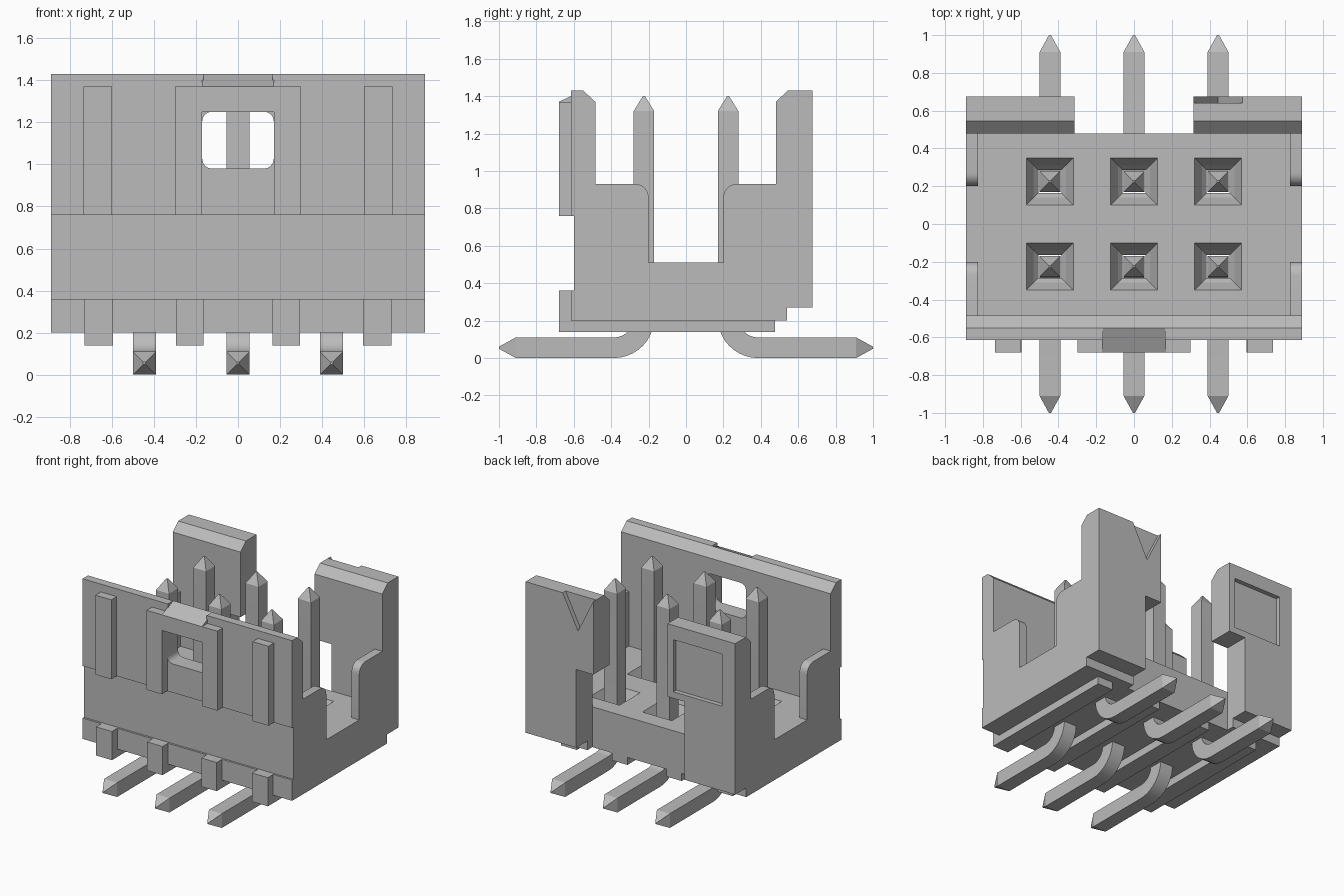
import bpy, bmesh, math
from mathutils import Vector

cube = bpy.data.objects.get("Cube")
if cube:
    bpy.data.objects.remove(cube, do_unlink=True)

grey = bpy.data.materials.new("light_grey")
grey.use_nodes = True
colour = (0.5, 0.5, 0.5, 1)
grey.diffuse_color = colour
grey.node_tree.nodes["Principled BSDF"].inputs["Base Color"].default_value = colour


def finish(name, bm):
    bmesh.ops.recalc_face_normals(bm, faces=bm.faces[:])
    mesh = bpy.data.meshes.new(name)
    bm.to_mesh(mesh)
    bm.free()
    mesh.materials.append(grey)
    obj = bpy.data.objects.new(name, mesh)
    bpy.context.collection.objects.link(obj)
    return obj


def prism_mesh(points, axis, lo, hi):
    """Extrude a (y, z) profile along x, or an (x, z) profile along y."""
    bm = bmesh.new()
    place = (lambda a, b: (lo, a, b)) if axis == "x" else (lambda a, b: (a, lo, b))
    face = bm.faces.new([bm.verts.new(place(*p)) for p in points])
    ext = bmesh.ops.extrude_face_region(bm, geom=[face])["geom"]
    shift = (hi - lo, 0, 0) if axis == "x" else (0, hi - lo, 0)
    bmesh.ops.translate(bm, vec=shift, verts=[v for v in ext if isinstance(v, bmesh.types.BMVert)])
    bmesh.ops.recalc_face_normals(bm, faces=bm.faces[:])
    return bm


def prism(name, points, axis, lo, hi):
    return finish(name, prism_mesh(points, axis, lo, hi))


def box(name, x0, x1, y0, y1, z0, z1):
    return prism(name, [(y0, z0), (y1, z0), (y1, z1), (y0, z1)], "x", x0, x1)


def funnel(x, y, half_low, half_high, z0, z1):
    bm = bmesh.new()
    bmesh.ops.create_cube(bm, size=2)
    for v in bm.verts:
        top = v.co.z > 0
        half = half_high if top else half_low
        v.co = (x + v.co.x * half, y + v.co.y * half, z1 if top else z0)
    return finish("funnel_cutter", bm)


def arc(cx, cz, r, start, end, steps=6):
    return [(cx + r * math.cos(math.radians(start + (end - start) * i / steps)),
             cz + r * math.sin(math.radians(start + (end - start) * i / steps)))
            for i in range(steps + 1)]


def combine(target, tool, operation):
    mod = target.modifiers.new(operation.lower(), "BOOLEAN")
    mod.operation, mod.solver, mod.object = operation, "EXACT", tool
    bpy.context.view_layer.objects.active = target
    bpy.ops.object.modifier_apply(modifier=mod.name)
    bpy.data.objects.remove(tool, do_unlink=True)


W = 0.89            # half width of the housing
PIN_X = (-0.445, 0, 0.445)
PIN_Y = 0.225

# Floor block of the housing
housing = box("housing", -W, W, -0.5, 0.48, 0.2, 0.51)
parts, cuts = [], []

# Front wall with its shallow band and inner chamfer
parts.append(prism("front_wall", [
    (-0.615, 0.2), (-0.615, 0.36), (-0.6, 0.36), (-0.6, 0.76), (-0.615, 0.76),
    (-0.615, 1.43), (-0.55, 1.43), (-0.485, 1.37), (-0.485, 0.2)], "x", -W, W))

for s in (-1, 1):
    # Side wall with a rounded central slot
    x0, x1 = sorted((s * 0.825, s * W))
    slot = arc(0.27, 0.86, 0.07, 180, 90)
    parts.append(prism("side_wall", [(-0.5, 0.3), (0.5, 0.3), (0.5, 0.93)] + slot[::-1]
                       + [(0.2, 0.51), (-0.2, 0.51)] + [(-y, z) for y, z in slot]
                       + [(-0.5, 0.93)], "x", x0, x1))
    # Back corner wall, narrower below its shoulder
    x0, x1 = sorted((s * 0.315, s * W))
    parts.append(prism("back_wall", [
        (0.48, 0.2), (0.54, 0.2), (0.54, 0.27), (0.675, 0.27), (0.675, 1.43),
        (0.545, 1.43), (0.48, 1.37)], "x", x0, x1))
    x0, x1 = sorted((s * 0.2, s * 0.46))
    cuts.append(box("shoulder_cutter", x0, x1, 0.48, 0.8, 0.1, 0.87))
    # Front ribs, and rails that run under the floor
    for inner, outer, low in ((0.6, 0.735, 0.76), (0.17, 0.3, 0.76)):
        x0, x1 = sorted((s * inner, s * outer))
        parts.append(box("front_rib", x0, x1, -0.68, -0.59, low, 1.37))
        x0, x1 = sorted((s * (inner - 0.005), s * (outer - 0.005)))
        parts.append(prism("bottom_rail", [
            (-0.68, 0.14), (0.475, 0.14), (0.475, 0.22), (-0.58, 0.22),
            (-0.58, 0.36), (-0.68, 0.36)], "x", x0, x1))

# Sloped lintel above the latch window
cuts.append(prism("lintel_cutter", [(-0.7, 1.361), (-0.7, 1.6), (-0.55, 1.6), (-0.55, 1.43)],
                  "x", -0.165, 0.165))
parts.append(prism("lintel", [(-0.68, 1.25), (-0.68, 1.37), (-0.572, 1.42), (-0.572, 1.25)],
                   "x", -0.17, 0.17))

# Rounded latch window
window = []
for sx, sz, a in ((1, 1, 0), (-1, 1, 90), (-1, -1, 180), (1, -1, 270)):
    window += arc(sx * 0.125, 1.115 + sz * 0.09, 0.045, a, a + 90, 4)
cuts.append(prism("window_cutter", window, "y", -0.8, -0.4))

# Triangular mark and square recess on the back walls
cuts.append(prism("mark_cutter", [(0.316, 1.43), (0.316, 1.5), (0.575, 1.5),
                                  (0.575, 1.43), (0.445, 1.17)], "y", 0.64, 0.75))
cuts.append(box("recess_cutter", -0.78, -0.365, 0.64, 0.75, 0.92, 1.32))

# Funnelled holes around the pins
for x in PIN_X:
    for y in (-PIN_Y, PIN_Y):
        cuts.append(funnel(x, y, 0.085, 0.126, 0.43, 0.512))
        cuts.append(funnel(x, y, 0.06, 0.087, 0.4, 0.432))
        cuts.append(funnel(x, y, 0.06, 0.06, 0.1, 0.41))

for part in parts:
    combine(housing, part, "UNION")
for cutter in cuts:
    combine(housing, cutter, "DIFFERENCE")

# Bent square pins with pointed ends
H = 0.055
BEND = PIN_Y + 0.16
pin_profile = ([(PIN_Y - H, 1.32)] + arc(BEND, 0.215, 0.215, 180, 270, 10)
               + [(0.91, 0), (0.91, 2 * H)] + arc(BEND, 0.215, 0.105, 270, 180, 10)
               + [(PIN_Y + H, 1.32)])
pins = []
for s, row in ((-1, "front"), (1, "back")):
    for i, x in enumerate(PIN_X):
        bm = prism_mesh([(s * y, z) for y, z in pin_profile], "x", x - H, x + H)
        for axis, length in ((Vector((0, 0, 1)), 0.08), (Vector((0, s, 0)), 0.09)):
            bm.normal_update()
            end = max(bm.faces, key=lambda f: f.calc_center_median().dot(axis)
                      if f.normal.dot(axis) > 0.99 else -9)
            centre = end.calc_center_median()
            ext = bmesh.ops.extrude_face_region(bm, geom=[end])["geom"]
            bmesh.ops.delete(bm, geom=[end], context="FACES_ONLY") if end.is_valid else None
            for v in ext:
                if isinstance(v, bmesh.types.BMVert):
                    v.co = centre + (v.co - centre) * 0.1 + axis * length
        pins.append(finish(f"{row}_pin_{i + 1}", bm))

# Smooth the rounded faces, keep the corners crisp
bpy.ops.object.select_all(action="DESELECT")
for obj in pins + [housing]:
    obj.select_set(True)
bpy.context.view_layer.objects.active = housing
bpy.ops.object.shade_smooth_by_angle(angle=math.radians(28))
